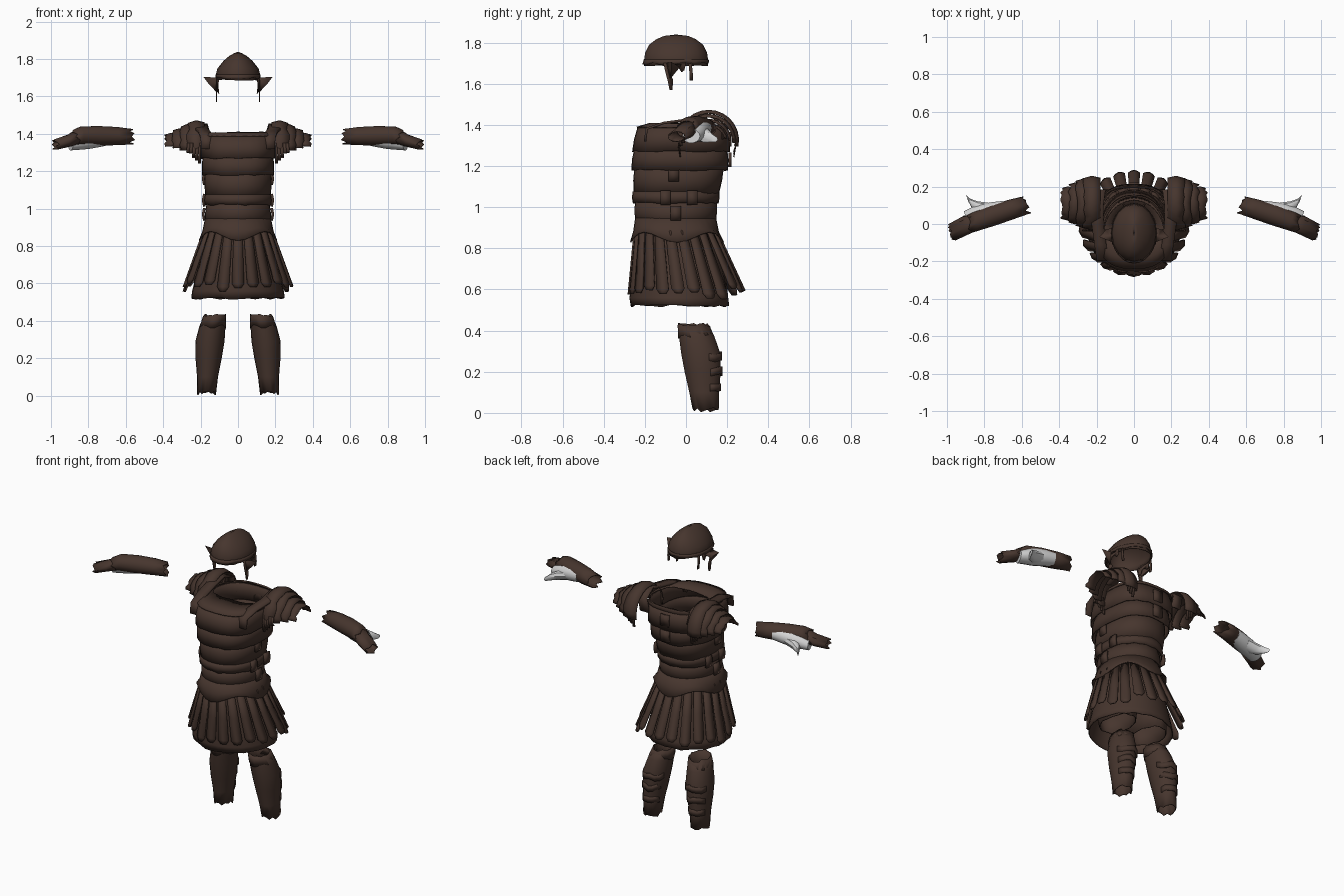
import bpy, math, random
from mathutils import Vector

random.seed(4)
if "Cube" in bpy.data.objects:
    bpy.data.objects.remove(bpy.data.objects["Cube"], do_unlink=True)


def material(name, rgb):
    m = bpy.data.materials.new(name)
    m.use_nodes = True
    m.diffuse_color = (*rgb, 1)
    bsdf = m.node_tree.nodes["Principled BSDF"]
    bsdf.inputs["Base Color"].default_value = (*rgb, 1)
    bsdf.inputs["Roughness"].default_value = 0.8
    return m


LEATHER = material("dark brown leather", (0.062, 0.036, 0.027))
CLOTH = material("pale grey cloth", (0.66, 0.66, 0.66))


def build(name, verts, faces, mat=LEATHER, thick=0.006):
    me = bpy.data.meshes.new(name)
    me.from_pydata([tuple(v) for v in verts], [], faces)
    me.materials.append(mat)
    ob = bpy.data.objects.new(name, me)
    bpy.context.collection.objects.link(ob)
    bpy.ops.object.select_all(action='DESELECT')
    ob.select_set(True)
    bpy.context.view_layer.objects.active = ob
    bpy.ops.object.mode_set(mode='EDIT')
    bpy.ops.mesh.select_all(action='SELECT')
    bpy.ops.mesh.normals_make_consistent(inside=False)
    bpy.ops.object.mode_set(mode='OBJECT')
    bpy.ops.object.shade_smooth_by_angle(angle=math.radians(35))
    if thick:
        mod = ob.modifiers.new("thickness", 'SOLIDIFY')
        mod.thickness, mod.offset = thick, -1
    return ob


def loft(name, rings, closed=True, caps=False, **kw):
    """Skin a list of equally long point rows."""
    n = len(rings[0])
    faces = [(r * n + i, r * n + (i + 1) % n, (r + 1) * n + (i + 1) % n, (r + 1) * n + i)
             for r in range(len(rings) - 1) for i in range(n if closed else n - 1)]
    if caps:
        faces += [tuple(range(n)), tuple(range((len(rings) - 1) * n, len(rings) * n))]
    return build(name, [p for r in rings for p in r], faces, **kw)


def oval(rx, front, back, z, n=32, cx=0, jag=0, wave=0, power=1):
    """Level ring; wave scallops its height, jag tears it, power under 1 squares it."""
    cy, ry = (front + back) / 2, (back - front) / 2
    pts = []
    for i in range(n):
        a = math.tau * i / n
        c, s = (math.copysign(abs(v) ** power, v) for v in (math.cos(a), math.sin(a)))
        dz = random.uniform(-jag, jag) - wave * abs(math.cos(2 * a)) ** 2
        pts.append(Vector((cx + rx * c, cy + ry * s, z + dz)))
    return pts


def limb(name, sections, n=14, jag=0, **kw):
    """Tube along x; sections are x, y, z, half width, half height."""
    rings = []
    for k, (x, y, z, w, h) in enumerate(sections):
        end = jag if k in (0, len(sections) - 1) else 0
        ring = []
        for i in range(n):
            a = math.tau * i / n
            c = w * math.cos(a)
            ring.append(Vector((x + 0.32 * c + random.uniform(-end, end), y + 0.95 * c, z + h * math.sin(a))))
        rings.append(ring)
    return loft(name, rings, **kw)


def pair(ob):
    """Keep ob as the left part and add its mirrored right twin."""
    twin = ob.copy()
    twin.data = ob.data.copy()
    ob.name, twin.name = "left_" + ob.name, "right_" + ob.name
    twin.data.transform(((-1, 0, 0, 0), (0, 1, 0, 0), (0, 0, 1, 0), (0, 0, 0, 1)))
    twin.data.flip_normals()
    bpy.context.collection.objects.link(twin)


def strip(name, path, across, **kw):
    """Ribbon along path; across is the half width vector."""
    across = Vector(across)
    return loft(name, [[Vector(p) - across, Vector(p) + across] for p in path], closed=False, **kw)


# Helmet: ridged dome (x scale, y scale, height), brow rim and hanging ear pieces
dome = [(1, 1, 1.69), (1, 1, 1.72), (0.93, 0.97, 1.75), (0.66, 0.84, 1.79), (0.4, 0.62, 1.816),
        (0.16, 0.38, 1.832), (0.02, 0.05, 1.838)]
loft("helmet_dome", [oval(0.118 * sx, -0.048 - 0.155 * sy, -0.048 + 0.155 * sy, z, 16, jag=0.006 if k == 0 else 0)
                     for k, (sx, sy, z) in enumerate(dome)])
loft("helmet_brow_rim", [oval(0.122, -0.212, 0.112, 1.698, 24, jag=0.006), oval(0.12, -0.205, 0.11, 1.718, 24)])
ear = [(-0.11, 1.70), (-0.10, 1.655), (-0.088, 1.61), (-0.08, 1.57), (-0.066, 1.57), (-0.062, 1.62),
       (-0.078, 1.645), (-0.065, 1.672), (-0.035, 1.676), (-0.022, 1.655), (-0.008, 1.665), (0.0, 1.70)]
pair(build("cheek_piece", [Vector((0.112, y, z)) for y, z in ear], [tuple(range(len(ear)))]))
pair(strip("neck_lappet", [(0.108, 0.02, 1.70), (0.11, 0.025, 1.65), (0.106, 0.025, 1.615)], (0, 0.008, 0)))
pair(build("ear_flare", [(0.108, -0.10, 1.70), (0.185, -0.07, 1.705), (0.15, -0.03, 1.68), (0.112, -0.02, 1.70),
                         (0.112, -0.08, 1.62), (0.155, -0.07, 1.665)],
           [(0, 1, 2, 3), (0, 4, 5, 1), (2, 5, 4), (1, 5, 2)]))

# Cuirass: overlapping bands, each flared at its lower edge (top ring, bottom ring, squareness)
bands = {
    "chest_plate": ((0.195, -0.235, 0.205, 1.39), (0.20, -0.262, 0.215, 1.27), 0.72),
    "upper_rib_band": ((0.188, -0.25, 0.20, 1.29), (0.192, -0.266, 0.205, 1.18), 0.8),
    "lower_rib_band": ((0.178, -0.25, 0.185, 1.20), (0.175, -0.255, 0.16, 1.06), 0.9),
    "waist_belt": ((0.18, -0.259, 0.163, 1.075), (0.18, -0.259, 0.158, 1.02), 0.95),
    "belly_band": ((0.168, -0.248, 0.15, 1.03), (0.178, -0.245, 0.145, 0.92), 1),
}
for name, (top, low, power) in bands.items():
    mid = [(a + b) / 2 for a, b in zip(top, low)]
    loft(name, [oval(*top, power=power), oval(mid[0] + 0.003, mid[1] - 0.004, mid[2] + 0.003, mid[3], power=power),
                oval(*low, jag=0.004, power=power)])
loft("scalloped_apron", [oval(0.176, -0.247, 0.146, 0.95), oval(0.19, -0.257, 0.16, 0.90, wave=0.02),
                         oval(0.21, -0.272, 0.185, 0.88, wave=0.05)])
loft("shoulder_yoke", [oval(0.196, -0.238, 0.207, 1.385, power=0.72), oval(0.188, -0.18, 0.20, 1.402, power=0.72),
                       oval(0.18, -0.07, 0.195, 1.40, jag=0.006, power=0.72)])

# Shoulder straps, side buckles and back hinges
pair(strip("shoulder_strap", [(0.165, -0.205, 1.32), (0.168, -0.195, 1.385), (0.18, -0.11, 1.415), (0.195, 0.0, 1.43),
                              (0.195, 0.1, 1.455), (0.185, 0.18, 1.42), (0.165, 0.185, 1.33)], (0.032, 0, 0), thick=0.012))
for z, y in ((1.16, -0.06), (1.045, -0.10), (1.045, 0.03), (0.97, -0.05)):
    pair(strip("side_buckle", [(0.187, y, z + 0.035), (0.193, y, z), (0.187, y, z - 0.035)],
               (0, 0.025, 0), thick=0.014))
for z in (1.33, 1.23):
    strip("back_hinge", [(0, 0.222, z + 0.035), (0, 0.22, z - 0.035)], (0.03, 0, 0), thick=0.015)

# Shoulder guards: arched plates, smaller and shorter toward the arm (inner x, outer x, radius, height, start angle)
plates = [(0.18, 0.27, 0.145, 1.325, -12), (0.235, 0.31, 0.13, 1.32, -4), (0.28, 0.35, 0.11, 1.317, 4),
          (0.32, 0.39, 0.092, 1.312, 14)]
for x0, x1, r, zc, start in plates:
    rows = []
    for x, s in ((x0, 0.95), ((x0 + x1) / 2, 1.02), (x1, 0.93)):
        row = []
        for i in range(15):
            a = math.radians(start + (180 - 2 * start) * i / 14)
            tear = random.uniform(-0.01, 0.006) if x == x1 else 0
            row.append(Vector((x + tear, 0.11 + r * s * math.cos(a), zc + r * s * math.sin(a))))
        rows.append(row)
    pair(loft("shoulder_plate", rows, closed=False))
for i in range(5):
    x = 0.2 + 0.016 * i
    for y, out in ((-0.03, -0.01), (0.235, 0.01)):
        drop = 1.235 + 0.018 * i + random.uniform(-0.01, 0.01)
        pair(strip("sleeve_tassel", [(x, y, 1.35), (x + 0.004, y + out, 1.30), (x + 0.006, y, drop)], (0.008, 0, 0)))

# Skirt: tunic, short breeches inside it, and a fan of hanging leather straps
loft("tunic", [oval(0.165, -0.235, 0.13, 0.93), oval(0.195, -0.252, 0.165, 0.78), oval(0.225, -0.262, 0.19, 0.64),
               oval(0.245, -0.275, 0.205, 0.56), oval(0.25, -0.268, 0.21, 0.52, jag=0.006)])
loft("breeches_seat", [oval(0.19, -0.245, 0.16, 0.78), oval(0.12, -0.15, 0.10, 0.71), oval(0.004, -0.05, -0.04, 0.69)])
pair(loft("breeches_leg", [oval(0.09, -0.18, 0.13, 0.74, 18, 0.1), oval(0.095, -0.17, 0.13, 0.63, 18, 0.11),
                           oval(0.088, -0.14, 0.12, 0.535, 18, 0.115, jag=0.006)]))
COUNT = 22
for i in range(COUNT):
    a = math.tau * (i + 0.5) / COUNT
    c, s = math.cos(a), math.sin(a)
    low = 0.58 + random.uniform(-0.025, 0.025)
    rows = []
    for t, width in ((0, 0.022), (0.5, 0.028), (0.93, 0.033), (1, 0.018)):
        mid = Vector(((0.178 + 0.115 * t) * c, -0.052 + 0.055 * t + (0.195 + 0.086 * t) * s, 0.90 + (low - 0.90) * t))
        side, out = Vector((-s, c, 0)) * width, Vector((c, s, 0)) * 0.006
        rows.append([mid - side, mid + out, mid + side])
    loft("skirt_strap", rows, closed=False, thick=0.01)

# Bracers with torn ends, and the pale glove with its broad thumb
pair(limb("bracer", [(0.575, 0.10, 1.385, 0.05, 0.042), (0.65, 0.08, 1.388, 0.053, 0.05), (0.75, 0.048, 1.39, 0.056, 0.053),
                     (0.84, 0.016, 1.39, 0.052, 0.05), (0.885, 0.0, 1.38, 0.05, 0.043)], jag=0.022))
pair(limb("hand_guard", [(0.86, 0.008, 1.382, 0.05, 0.043), (0.91, -0.012, 1.362, 0.05, 0.033),
                         (0.978, -0.045, 1.343, 0.045, 0.028)], jag=0.014))
pair(limb("glove", [(0.68, 0.082, 1.384, 0.044, 0.042), (0.74, 0.068, 1.377, 0.052, 0.048),
                    (0.80, 0.052, 1.368, 0.056, 0.05), (0.85, 0.04, 1.358, 0.052, 0.044),
                    (0.895, 0.025, 1.345, 0.045, 0.034)], caps=True, mat=CLOTH, thick=0))
pair(limb("glove_thumb", [(0.76, 0.066, 1.366, 0.05, 0.036), (0.82, 0.074, 1.352, 0.05, 0.034),
                          (0.865, 0.098, 1.34, 0.04, 0.026), (0.892, 0.138, 1.33, 0.018, 0.014)],
          n=10, caps=True, mat=CLOTH, thick=0))

# Greaves: centre x, half width, front, back, height
shin = [(0.125, 0.06, -0.04, 0.115, 0.425), (0.137, 0.07, -0.035, 0.14, 0.37), (0.15, 0.078, -0.025, 0.168, 0.29),
        (0.157, 0.07, -0.008, 0.17, 0.20), (0.163, 0.056, 0.015, 0.162, 0.10), (0.168, 0.052, 0.03, 0.16, 0.015)]
pair(loft("greave", [oval(rx, f, b, z, 18, cx, jag=0.012 if k in (0, 5) else 0)
                     for k, (cx, rx, f, b, z) in enumerate(shin)]))
pair(loft("knee_flap", [oval(0.062, -0.042, 0.118, 0.425, 18, 0.125, jag=0.006),
                        oval(0.071, -0.039, 0.135, 0.38, 18, 0.136, wave=0.02)]))
for cx, rx, f, b, z in ((0.15, 0.077, -0.02, 0.176, 0.29), (0.158, 0.068, 0.0, 0.178, 0.22), (0.162, 0.06, 0.01, 0.172, 0.14)):
    ring = oval(rx, f, b, z, 18, cx, jag=0.008)[1:9]
    pair(loft("calf_tie", [ring, [p - Vector((0, 0, 0.035)) for p in ring]], closed=False, thick=0.012))
